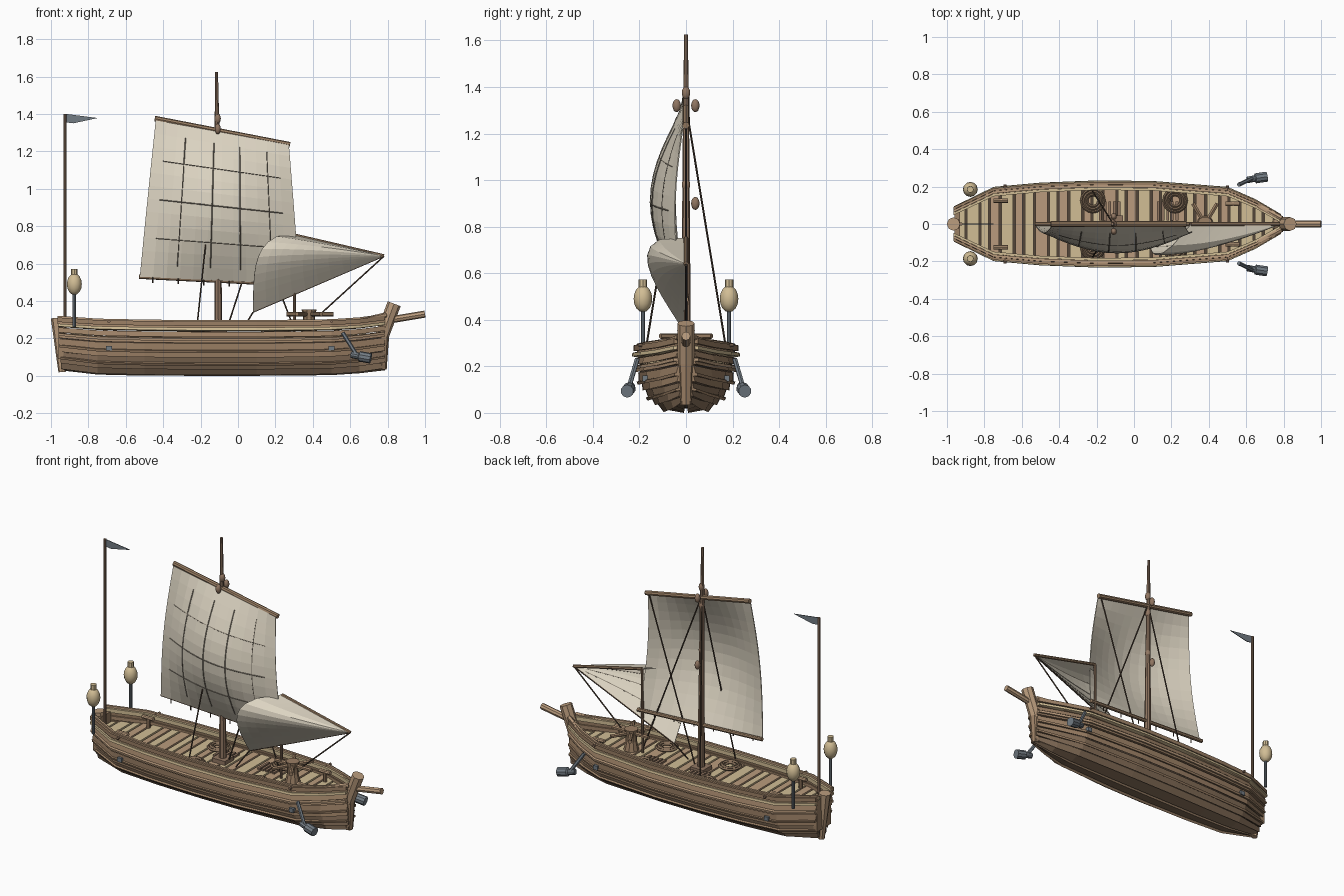
import bpy, bmesh, math
from mathutils import Vector as V

if "Cube" in bpy.data.objects:
    bpy.data.objects.remove(bpy.data.objects["Cube"])

def material(name, rgb):
    m = bpy.data.materials.new(name)
    m.use_nodes = True
    m.diffuse_color = (*rgb, 1)
    m.node_tree.nodes["Principled BSDF"].inputs["Base Color"].default_value = (*rgb, 1)
    return m

OAK = material("oak brown", (.33, .215, .13))
BILGE = material("bilge brown", (.24, .16, .10))
PALE = material("pale wood", (.64, .51, .30))
TAN = material("tan wood", (.49, .33, .205))
SPAR = material("spar brown", (.28, .18, .12))
DARK = material("dark wood", (.085, .058, .04))
SEAM = material("seam grey", (.22, .19, .15))
CLOTH = material("sail cloth", (.72, .66, .54))
IRON = material("grey iron", (.17, .20, .23))

# ---------- helpers ----------
def finish(bm, name, mat):
    bmesh.ops.recalc_face_normals(bm, faces=bm.faces)
    me = bpy.data.meshes.new(name)
    bm.to_mesh(me)
    bm.free()
    me.materials.append(mat)
    ob = bpy.data.objects.new(name, me)
    bpy.context.collection.objects.link(ob)
    return ob

def loft(name, rings, mat):
    """Join closed rings of points, capping both ends."""
    bm = bmesh.new()
    rows = [[bm.verts.new(p) for p in r] for r in rings]
    n = len(rows[0])
    for a, b in zip(rows, rows[1:]):
        for i in range(n):
            j = (i + 1) % n
            bm.faces.new((a[i], a[j], b[j], b[i]))
    bm.faces.new(rows[0])
    bm.faces.new(rows[-1])
    return finish(bm, name, mat)

def rod(name, pts, radii, mat, sides=8):
    """Round bar through a list of points, one radius or one per point."""
    pts = [V(p) for p in pts]
    if not isinstance(radii, (list, tuple)):
        radii = [radii] * len(pts)
    rings = []
    for i, p in enumerate(pts):
        d = (pts[min(i + 1, len(pts) - 1)] - pts[max(i - 1, 0)]).normalized()
        a = d.cross(V((0, 1, 0)) if abs(d.y) < .9 else V((1, 0, 0))).normalized()
        b = d.cross(a)
        rings.append([p + radii[i] * (a * math.cos(k * math.tau / sides) + b * math.sin(k * math.tau / sides))
                      for k in range(sides)])
    return loft(name, rings, mat)

def box(name, c, size, mat):
    x, y, z = (s / 2 for s in size)
    ring = [(-x, -y), (x, -y), (x, y), (-x, y)]
    return loft(name, [[V(c) + V((px, py, h)) for px, py in ring] for h in (-z, z)], mat)

def ball(name, c, scale, mat):
    bm = bmesh.new()
    bmesh.ops.create_uvsphere(bm, u_segments=12, v_segments=8, radius=1)
    for v in bm.verts:
        v.co = V(c) + V(v.co[i] * scale[i] for i in range(3))
    for f in bm.faces:
        f.smooth = True
    return finish(bm, name, mat)

def lerp_table(table, x):
    for (x0, *a), (x1, *b) in zip(table, table[1:]):
        if x <= x1 or x1 == table[-1][0]:
            f = (x - x0) / (x1 - x0)
            return [p + (q - p) * f for p, q in zip(a, b)]

# ---------- hull shape: x, half beam, keel height, sheer height ----------
STATIONS = [(-.945, .075, .04, .295), (-.75, .18, .018, .28), (-.5, .203, .012, .275), (-.2, .215, .01, .272),
            (.1, .212, .01, .272), (.5, .18, .015, .277), (.65, .113, .025, .287), (.785, .033, .04, .305)]
SECTION = [(0, 0, 0), (1, .43, .02), (2, .65, .17), (3, .84, .38), (4, .95, .62), (5, 1, .82), (6, .96, 1)]
XS = [s[0] for s in STATIONS]

def hull(x, p, out=0):
    w, k, h = lerp_table(STATIONS, x)
    fy, fz = lerp_table(SECTION, p)
    a, b = lerp_table(SECTION, p - .1), lerp_table(SECTION, p + .1)
    n = V(((b[1] - a[1]) * (h - k), -(b[0] - a[0]) * w)).normalized()
    return V((x - (.02 * fz if x < -.9 else 0), max(0, w * fy + n.x * out), max(0, k + (h - k) * fz + n.y * out)))

def side(v, s):
    return V((v.x, v.y * s, v.z))

DECK = .225
core = []
for x in XS:
    half = [hull(x, p, -.008) for p in (.2, 1, 2, 3, 4)]
    half.append(V((half[-1].x, half[-1].y, DECK - .012)))
    core.append([side(v, -1) for v in half] + half[::-1])
loft("hull_core", core, DARK)

# Overlapping strakes, protruding wales and cap rails on both sides
EDGES = [.1, 1, 1.7, 2.3, 2.9, 3.5, 4.1, 4.7, 5.3, 6]
for s, tag in ((-1, "right"), (1, "left")):
    for i, (a, b) in enumerate(zip(EDGES, EDGES[1:])):
        loft(f"strake_{tag}_{i}", [[side(hull(x, p, o), s) for p, o in ((a, -.012), (a, .012), (b - .09, .001), (b - .09, -.012))]
                                   for x in XS], BILGE if i < 4 else OAK)
    for p, height, mat in ((2.2, .2, OAK), (3.3, .2, OAK), (4.35, .25, TAN), (5.3, .32, PALE)):
        loft(f"wale_{tag}_{p}", [[side(hull(x, q, o), s) for q, o in
                                  ((p, -.005), (p, .021), (p + height, .021), (p + height, -.005))] for x in XS], mat)
    for j, (o, dz, mat) in enumerate(((.012, .008, OAK), (-.003, .018, TAN), (-.018, .008, PALE))):
        rail = []
        for x in XS:
            c = hull(x, 6, o)
            c.z += dz
            rail.append([side(c + V((0, dy, h)), s) for dy, h in ((-.007, -.016), (.007, -.016), (.007, .008), (-.007, .008))])
        loft(f"cap_rail_{tag}_{j}", rail, mat)
    # Cleats, mooring posts and iron bolts
    for x in (-.69, .5):
        w = hull(x, 5).y
        rod(f"thole_{tag}", [(x, s * (w - .02), .29), (x, s * (w + .025), .29)], .008, SPAR)
        box(f"hull_bolt_{tag}", (x, s * hull(x, 3.4, .014).y, .147), (.03, .03, .026), IRON)
    rod(f"fore_cleat_bar_{tag}", [(.49, s * .108, .285), (.565, s * .108, .285)], .012, TAN)
    rod(f"fore_cleat_post_{tag}", [(.53, s * .108, DECK), (.53, s * .108, .29)], .012, OAK)
    rod(f"aft_cleat_bar_{tag}", [(-.75, s * .125, .285), (-.675, s * .125, .285)], .012, TAN)
    rod(f"aft_cleat_post_{tag}", [(-.71, s * .125, DECK), (-.71, s * .125, .29)], .012, OAK)
    # Stern lanterns
    x, y = -.875, s * .185
    rod(f"lantern_post_{tag}", [(x, y, .26), (x, y, .45)], .009, IRON)
    ball(f"lantern_{tag}", (x, y, .49), (.04, .04, .058), PALE)
    rod(f"lantern_cap_{tag}", [(x, y, .54), (x, y, .572)], .018, PALE)
    # Bow anchors
    rod(f"anchor_bar_{tag}", [(.56, s * .21, .23), (.635, s * .245, .11)], .011, IRON, 6)
    rod(f"anchor_head_{tag}", [(.605, s * .235, .113), (.645, s * .243, .105), (.65, s * .244, .104), (.71, s * .253, .093)],
        [.018, .018, .028, .028], IRON, 10)

# Deck planks laid across, alternating tones
x, i = -.95, 0
while x < .74:
    step = (.058, .075, .05)[i % 3]
    ends = [(q, hull(q, 5).y - .014) for q in (x, min(x + step - .012, .76))]
    loft("deck_plank", [[(q, -w, z) for q, w in ends] + [(q, w, z) for q, w in ends[::-1]] for z in (DECK - .015, DECK)],
         (PALE, TAN)[i % 2] if -.8 < x < .55 else PALE)
    x, i = x + step, i + 1

# Stem, stern post and bowsprit
rod("stern_post", [(-.94, 0, .02), (-.965, 0, .31)], [.02, .036], TAN)
rod("bow_stem_lower", [(.77, 0, .035), (.775, 0, .24)], [.025, .035], OAK)
rod("bow_stem_head", [(.765, 0, .2), (.835, 0, .385)], .037, TAN)
rod("bowsprit", [(.79, 0, .295), (1, 0, .33)], .019, TAN)
for s in (-1, 1):
    rod("stem_cheek", [(.66, s * .1, .295), (.79, s * .03, .325)], .014, TAN, 6)
    box("stern_cheek", (-.945, s * .04, .19), (.03, .06, .2), OAK)

# Capstan
rod("capstan_drum", [(.38, 0, DECK), (.38, 0, .28), (.38, 0, .31), (.38, 0, .355)], [.045, .032, .032, .04], OAK, 10)
for a in (1, -1):
    d = V((.065 * a, .11, 0))
    rod("capstan_bar", [V((.38, 0, .33)) - d, V((.38, 0, .33)) + d], .012, OAK, 6)
rod("capstan_long_bar", [(.26, 0, .33), (.51, 0, .33)], .012, OAK, 6)

# Rope coils on slatted hatches
for x in (-.22, .22):
    for y in (-.125, .125):
        for r, z in ((.06, .012), (.046, .018), (.032, .012)):
            bm = bmesh.new()
            rings = [[bm.verts.new((x + (r + .008 * math.cos(k)) * math.cos(a), y + (r + .008 * math.cos(k)) * math.sin(a),
                                    DECK + z + .008 * math.sin(k))) for k in (0, 1.57, 3.14, 4.71)]
                     for a in (j * math.tau / 16 for j in range(16))]
            for j, ring in enumerate(rings):
                nxt = rings[(j + 1) % 16]
                for k in range(4):
                    bm.faces.new((ring[k], ring[(k + 1) % 4], nxt[(k + 1) % 4], nxt[k]))
            finish(bm, "rope_coil", BILGE)
for x in (-.13, .18):
    for k in range(5):
        box("hatch_slat", (x - .05 + k * .025, .07, DECK + .005), (.015, .1, .012), SPAR)
box("mast_step", (-.105, 0, DECK + .01), (.09, .09, .03), SPAR)

# Masts, yards, stern pole and pennant
rod("main_mast", [(-.105, 0, .2), (-.107, 0, .55), (-.112, 0, 1.3), (-.115, 0, 1.625)], [.022, .019, .013, .008], SPAR)
rod("upper_yard", [(-.445, 0, 1.375), (.278, 0, 1.235)], .015, OAK)
rod("lower_yard", [(-.53, 0, .53), (.335, 0, .487)], .012, OAK)
rod("stern_pole", [(-.925, 0, .2), (-.925, 0, 1.4)], .009, SPAR)
loft("pennant", [[(-.92, y, 1.4), (-.75, y, 1.378), (-.88, y, 1.35), (-.92, y, 1.355)] for y in (-.002, .002)], IRON)
HEAD, TACK, CLEW = V((.305, 0, .75)), V((.78, 0, .64)), V((.08, 0, .34))
rod("fore_mast", [HEAD, (.3, 0, .2)], .008, SPAR)
rod("fore_yard", [HEAD, TACK], .010, OAK)

# ---------- sails as bellied sheets ----------
def main_sail(u, v):
    p = V((-.525, 0, .53)).lerp(V((.33, 0, .49)), u).lerp(V((-.44, 0, 1.365)).lerp(V((.272, 0, 1.235)), u), v)
    p.y = -.012 - .14 * math.sin(math.pi * v) * (.25 + .75 * math.sin(math.pi * u))
    return p

def fore_sail(u, v):
    p = HEAD.lerp(CLEW, v).lerp(TACK, u)
    return p + V((-.11, -.165, .05)) * (math.sin(math.pi * v ** .62) * (1 - u ** 1.9))

def sheet(name, f, n):
    bm = bmesh.new()
    g = [[bm.verts.new(f(i / n, j / n)) for j in range(n + 1)] for i in range(n + 1)]
    for i in range(n):
        for j in range(n):
            bm.faces.new((g[i][j], g[i + 1][j], g[i + 1][j + 1], g[i][j + 1]))
    bmesh.ops.remove_doubles(bm, verts=bm.verts, dist=.0001)
    ob = finish(bm, name, CLOTH)
    mod = ob.modifiers.new("thickness", "SOLIDIFY")
    mod.thickness, mod.offset = .005, 0

sheet("main_sail", main_sail, 12)
sheet("fore_sail", fore_sail, 10)
FWD = V((0, -.002, 0))
for u in (.23, .44, .63, .83):
    rod("sail_seam_upright", [main_sail(u, .08 + k * .07) + FWD for k in range(13)], .003, SEAM, 4)
for v in (.25, .5, .75):
    rod("sail_seam_across", [main_sail(.08 + k * .07, v) + FWD for k in range(13)], .003, SEAM, 4)
for v in (.2, .4, .6, .8):
    rod("fore_sail_batten", [fore_sail(k * .1, v) - FWD for k in range(10)], .003, SEAM, 4)
for k in range(6):
    p = main_sail(.08 + k * .16, 0)
    rod("reef_point", [p, p - V((0, 0, .03))], .004, DARK, 4)

# ---------- rigging ----------
TOP = (-.11, 0, 1.32)
LINES = [(TOP, (-.22, -.175, .26)), (TOP, (-.22, .175, .26)), (TOP, (.3, 0, .25)),
         ((.26, 0, 1.24), (-.06, 0, .25)), (TACK, (.44, 0, .33)), (CLEW, TACK), (CLEW, (.02, -.05, .24))]
for a, b in LINES:
    rod("rigging_line", [a, b], .0045, DARK, 5)
for y, z in ((-.04, 1.32), (.04, 1.32), (0, 1.375), (.04, .9), (0, 1.26), (0, .98), (0, .58)):
    ball("pulley_block", (-.108, y, z), (.016, .018, .028), SPAR)
